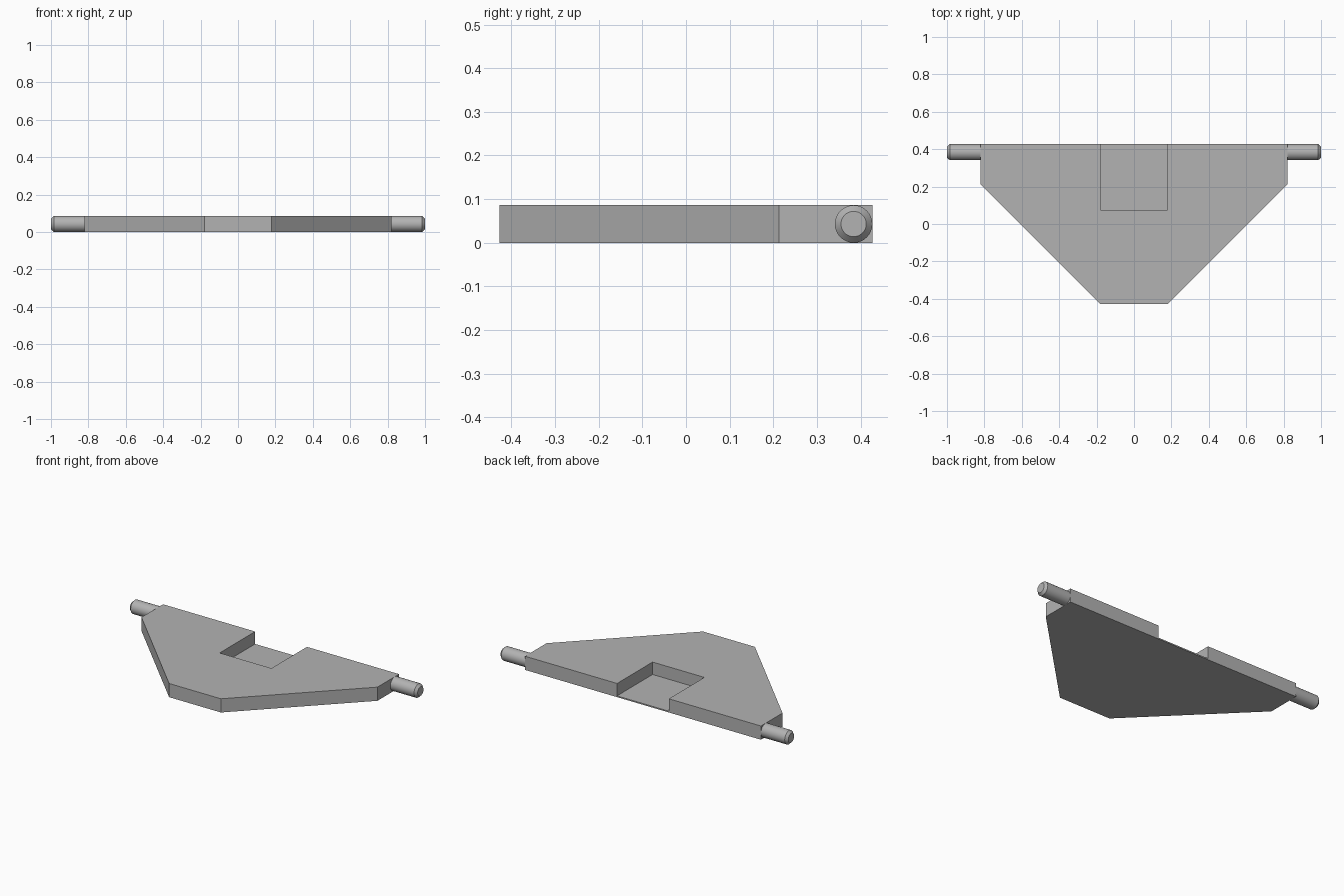
import bpy, bmesh, math
from mathutils import Matrix

if "Cube" in bpy.data.objects:
    bpy.data.objects.remove(bpy.data.objects["Cube"])

H = 0.086       # plate thickness
FLOOR = 0.008   # skin left under the pocket
BACK = 0.427

grey = bpy.data.materials.new("light_grey")
grey.diffuse_color = (0.45, 0.45, 0.45, 1)
grey.use_nodes = True
grey.node_tree.nodes["Principled BSDF"].inputs["Base Color"].default_value = grey.diffuse_color


def finish(name, bm):
    bmesh.ops.recalc_face_normals(bm, faces=bm.faces)
    mesh = bpy.data.meshes.new(name)
    bm.to_mesh(mesh)
    bm.free()
    mesh.materials.append(grey)
    ob = bpy.data.objects.new(name, mesh)
    bpy.context.collection.objects.link(ob)
    return ob


# Tapered plate with an open pocket in its back edge
half = [(0.18, -BACK), (0.82, 0.213), (0.82, BACK), (0.18, BACK), (0.18, 0.075)]
pocket_rim = half + [(-x, y) for x, y in reversed(half)]
outline = half[:3] + [half[3]] + [(-x, y) for x, y in reversed(half[:4])]

bm = bmesh.new()
top = [bm.verts.new((x, y, H)) for x, y in pocket_rim]
base = [bm.verts.new((x, y, 0)) for x, y in outline]
floor = [bm.verts.new((x, y, FLOOR)) for x, y in pocket_rim[3:7]]
bm.faces.new(top)
bm.faces.new(base)
bm.faces.new(floor)
# Pocket walls
for i in range(3):
    bm.faces.new((top[3 + i], top[4 + i], floor[i + 1], floor[i]))
# Outer walls, with the thin lip of the pocket floor at the back
t = top[:4] + top[6:]
for i in range(8):
    j = (i + 1) % 8
    if i == 3:
        bm.faces.new((base[3], base[4], floor[3], floor[0]))
    elif i == 2:
        bm.faces.new((base[2], base[3], floor[0], t[3], t[2]))
    elif i == 4:
        bm.faces.new((base[4], base[5], t[5], t[4], floor[3]))
    else:
        bm.faces.new((base[i], base[j], t[j], t[i]))
finish("plate", bm)

# Hinge pins with chamfered tips, one on each side
R, SEG = 0.043, 32
profile = [(0.80, R), (0.985, R), (1.0, 0.029)]
for name, side in (("left_pin", -1), ("right_pin", 1)):
    bm = bmesh.new()
    rings = []
    for x, r in profile:
        rings.append([bm.verts.new((side * x,
                                    0.384 + r * math.cos(2 * math.pi * k / SEG),
                                    H / 2 + r * math.sin(2 * math.pi * k / SEG)))
                      for k in range(SEG)])
    for a, b in zip(rings, rings[1:]):
        for k in range(SEG):
            n = (k + 1) % SEG
            bm.faces.new((a[k], a[n], b[n], b[k]))
    bm.faces.new(rings[0])
    bm.faces.new(rings[-1])
    ob = finish(name, bm)
    bpy.ops.object.select_all(action='DESELECT')
    ob.select_set(True)
    bpy.context.view_layer.objects.active = ob
    bpy.ops.object.shade_smooth_by_angle(angle=math.radians(30))
